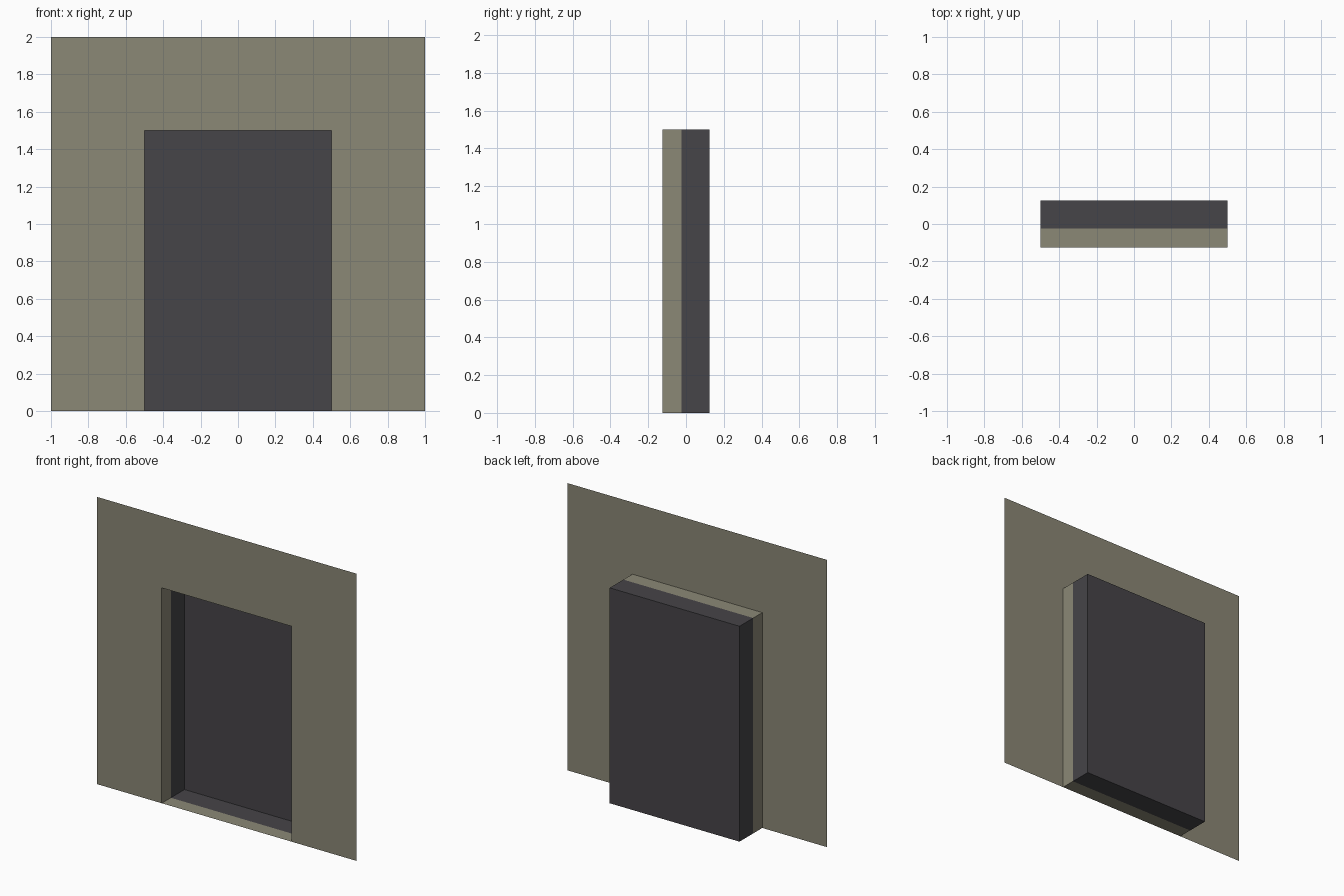
import bpy, bmesh

if "Cube" in bpy.data.objects:
    bpy.data.objects.remove(bpy.data.objects["Cube"])

FRONT, STEP, BACK = -0.125, -0.025, 0.125
W, H = 0.5, 1.5
OPENING = [(-W, 0), (W, 0), (W, H), (-W, H)]


def material(name, color):
    m = bpy.data.materials.new(name)
    m.diffuse_color = (*color, 1)
    m.use_nodes = True
    m.node_tree.nodes["Principled BSDF"].inputs["Base Color"].default_value = m.diffuse_color
    return m


def finish(name, bm, mat):
    mesh = bpy.data.meshes.new(name)
    bm.to_mesh(mesh)
    bm.free()
    mesh.materials.append(mat)
    bpy.context.collection.objects.link(bpy.data.objects.new(name, mesh))


def ring(bm, outline, y):
    return [bm.verts.new((x, y, z)) for x, z in outline]


def recess(name, y0, y1, mat, closed=False):
    """Inward-facing sleeve along the opening, optionally closed at the back."""
    bm = bmesh.new()
    a, b = ring(bm, OPENING, y0), ring(bm, OPENING, y1)
    for i in range(4):
        j = (i + 1) % 4
        bm.faces.new((a[i], a[j], b[j], b[i]))
    if closed:
        bm.faces.new(b)
    finish(name, bm, mat)


stone = material("wall_stone", (0.258, 0.246, 0.181))
dark = material("dark_interior", (0.061, 0.058, 0.065))

# Thin wall sheet around the doorway: two sides and a lintel
bm = bmesh.new()
for outline in ([(-1, 0), (-W, 0), (-W, H), (-1, H)],
                [(W, 0), (1, 0), (1, H), (W, H)],
                [(-1, H), (-W, H), (W, H), (1, H), (1, 2), (-1, 2)]):
    bm.faces.new(ring(bm, outline, FRONT))
bmesh.ops.remove_doubles(bm, verts=bm.verts, dist=1e-5)
bmesh.ops.dissolve_limit(bm, angle_limit=0.01, verts=bm.verts, edges=bm.edges)
finish("wall", bm, stone)

# Door frame lining, then the dark recess behind it
recess("door_reveal", FRONT, STEP, stone)
recess("door_recess", STEP, BACK, dark, closed=True)
